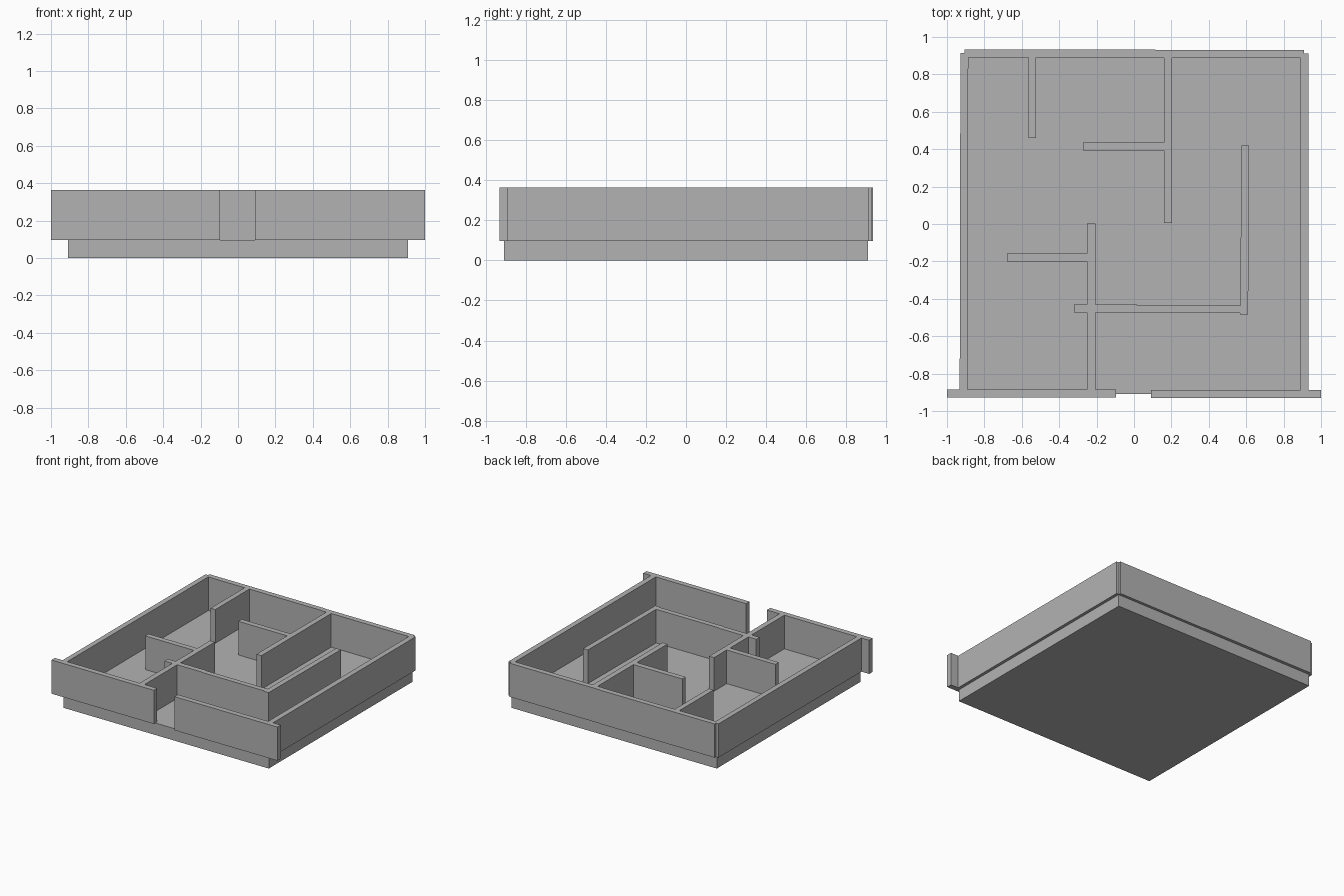
import bpy
import bmesh

if "Cube" in bpy.data.objects:
    bpy.data.objects.remove(bpy.data.objects["Cube"])

BASE_TOP, WALL_TOP = 0.096, 0.365

grey = bpy.data.materials.new("plain grey")
grey.diffuse_color = (0.45, 0.45, 0.45, 1)
grey.use_nodes = True
grey.node_tree.nodes["Principled BSDF"].inputs["Base Color"].default_value = grey.diffuse_color


def box(name, x0, x1, y0, y1, z0=BASE_TOP, z1=WALL_TOP, lean=0.0):
    """Box between limits; lean shifts the back end sideways in x."""
    bm = bmesh.new()
    bmesh.ops.create_cube(bm, size=1)
    for v in bm.verts:
        back = v.co.y > 0
        v.co.x = (x1 if v.co.x > 0 else x0) + (lean if back else 0)
        v.co.y = y1 if back else y0
        v.co.z = z1 if v.co.z > 0 else z0
    mesh = bpy.data.meshes.new(name)
    bm.to_mesh(mesh)
    bm.free()
    mesh.materials.append(grey)
    obj = bpy.data.objects.new(name, mesh)
    bpy.context.collection.objects.link(obj)
    return obj


# Floor slab, inset below the walls
box("floor_slab", -0.908, 0.908, -0.908, 0.908, 0, BASE_TOP)

# Outer walls, with a doorway gap in the front
box("front_wall_left", -1.0, -0.095, -0.928, -0.885)
box("front_wall_right", 0.09, 1.0, -0.931, -0.888)
box("left_wall", -0.932, -0.890, -0.885, 0.915, lean=0.004)
box("right_wall", 0.889, 0.932, -0.888, 0.912)
box("back_wall_left", -0.905, 0.115, 0.890, 0.933)
box("back_wall_right", 0.115, 0.910, 0.887, 0.930)

# Rooms at the back
box("back_left_partition", -0.565, -0.523, 0.46, 0.890)
box("back_middle_partition", 0.160, 0.203, 0.005, 0.887)
box("back_middle_stub", -0.272, 0.160, 0.392, 0.435)

# Rooms at the front
box("front_partition", -0.250, -0.207, -0.885, 0.003)
box("front_left_stub", -0.680, -0.250, -0.200, -0.157)
box("cross_partition_left", -0.320, 0.015, -0.472, -0.430)
box("cross_partition_right", 0.015, 0.570, -0.477, -0.435)
box("right_partition", 0.568, 0.610, -0.485, 0.420, lean=0.006)
